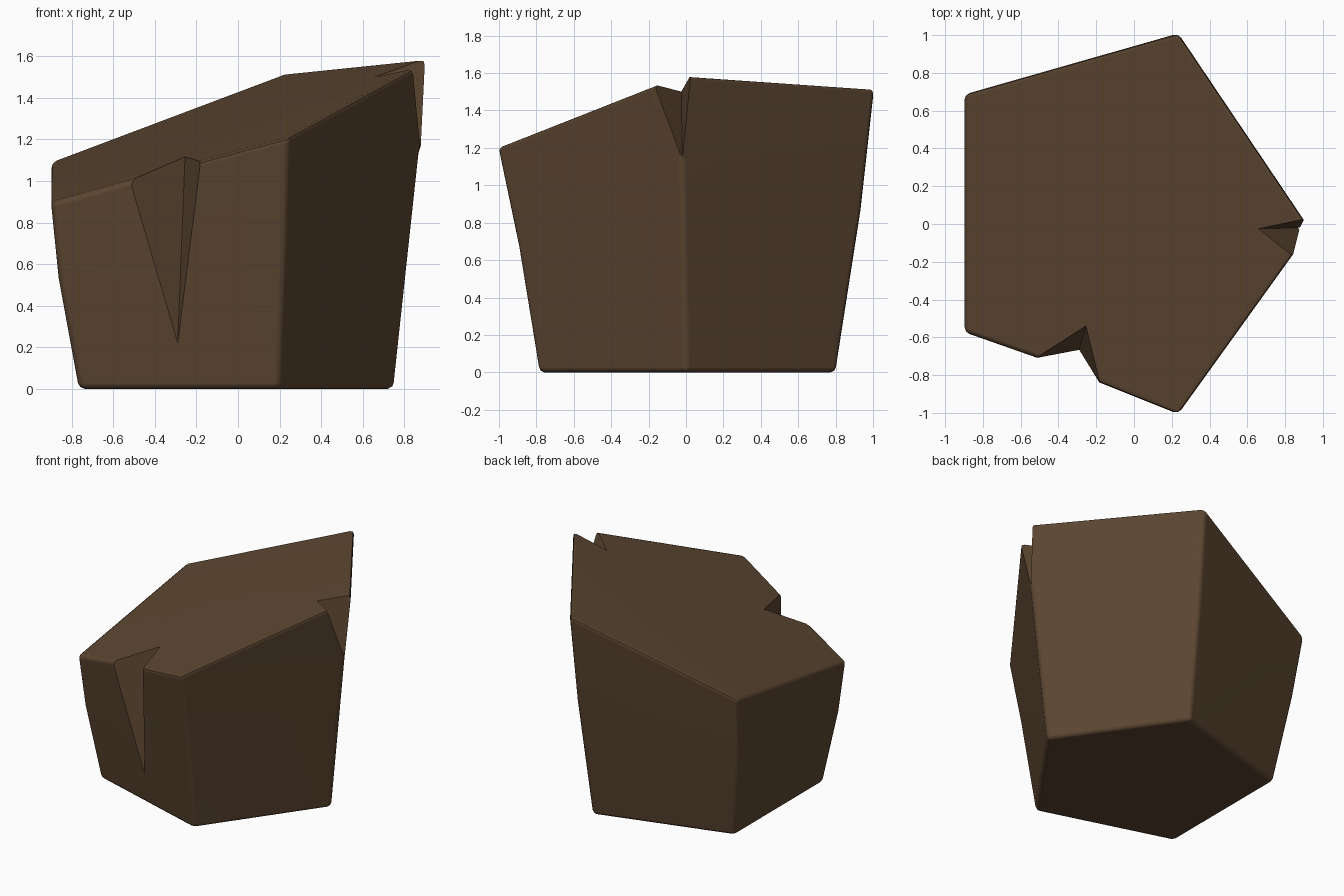
import bpy, bmesh, math

if "Cube" in bpy.data.objects:
    bpy.data.objects.remove(bpy.data.objects["Cube"])

# Tapered five-sided block with a sloping flat top and two split notches
def top(x, y):
    return (x, y, 1.285 + 0.333 * x + 0.155 * y)

P = {
    # bottom pentagon
    "FLb": (-0.765, -0.50, 0), "Fb": (0.19, -0.79, 0), "Rb": (0.755, 0, 0),
    "Bb": (0.19, 0.805, 0), "BLb": (-0.765, 0.53, 0),
    # bend line where the sides get steeper
    "FLm": (-0.863, -0.55, 0.53), "Fm": (0.22, -0.905, 0.70), "Rm": (0.878, -0.02, 1.14),
    "Bm": (0.22, 0.94, 0.87), "BLm": (-0.863, 0.62, 0.65),
    # top outline
    "FLt": top(-0.90, -0.575), "Ft": top(0.235, -1.012), "Rt": top(0.90, 0.025),
    "Bt": top(0.235, 1.012), "BLt": top(-0.90, 0.69),
    # front notch and right notch
    "A": top(-0.52, -0.71), "deep1": top(-0.255, -0.54), "B": top(-0.18, -0.845),
    "low": (-0.29, -0.666, 0.22),
    "C": top(0.84, -0.17), "deep2": top(0.66, -0.025),
}
notch_faces = ["low deep1 A", "low B deep1", "Rm deep2 C", "Rm Rt deep2"]
faces = [
    "BLb Bb Rb Fb FLb",                                    # base
    "FLt A deep1 B Ft C deep2 Rt Bt BLt",                  # top
    "FLb Fb low", "FLb low FLm", "FLm low A FLt",          # front side, left of notch
    "low Fb Fm", "low Fm Ft B",                            # front side, right of notch
    "Fb Rb Rm Fm", "Fm Rm C Ft",                           # right front side
    "Rb Bb Bm Rm", "Rm Bm Bt Rt",                          # right back side
    "Bb BLb BLm Bm", "Bm BLm BLt Bt",                      # back side
    "BLb FLb FLm BLm", "BLm FLm FLt BLt",                  # left side
]

bm = bmesh.new()
V = {k: bm.verts.new(c) for k, c in P.items()}
for f in faces:
    bm.faces.new([V[k] for k in f.split()])
notch = [bm.faces.new([V[k] for k in f.split()]) for f in notch_faces]
bmesh.ops.recalc_face_normals(bm, faces=bm.faces)

# Round the main outer edges, leaving the notches crisp
skip = {e for f in notch for e in f.edges}
edges = [e for e in bm.edges if e not in skip and e.calc_face_angle(0) > 0.4]
bmesh.ops.bevel(bm, geom=edges, offset=0.028, offset_type='OFFSET', segments=2,
                profile=0.5, affect='EDGES', clamp_overlap=False)

mesh = bpy.data.meshes.new("stump_block")
bm.to_mesh(mesh)
bm.free()
block = bpy.data.objects.new("stump_block", mesh)
bpy.context.collection.objects.link(block)

# Dark brown colour
brown = bpy.data.materials.new("dark_brown")
brown.diffuse_color = (0.105, 0.06, 0.03, 1)
brown.use_nodes = True
brown.node_tree.nodes["Principled BSDF"].inputs["Base Color"].default_value = brown.diffuse_color
mesh.materials.append(brown)

# Smooth rounded edges with flat looking sides
bpy.context.view_layer.objects.active = block
block.select_set(True)
bpy.ops.object.shade_smooth_by_angle(angle=math.radians(40))
wn = block.modifiers.new("flat_sides", 'WEIGHTED_NORMAL')
wn.keep_sharp = True
